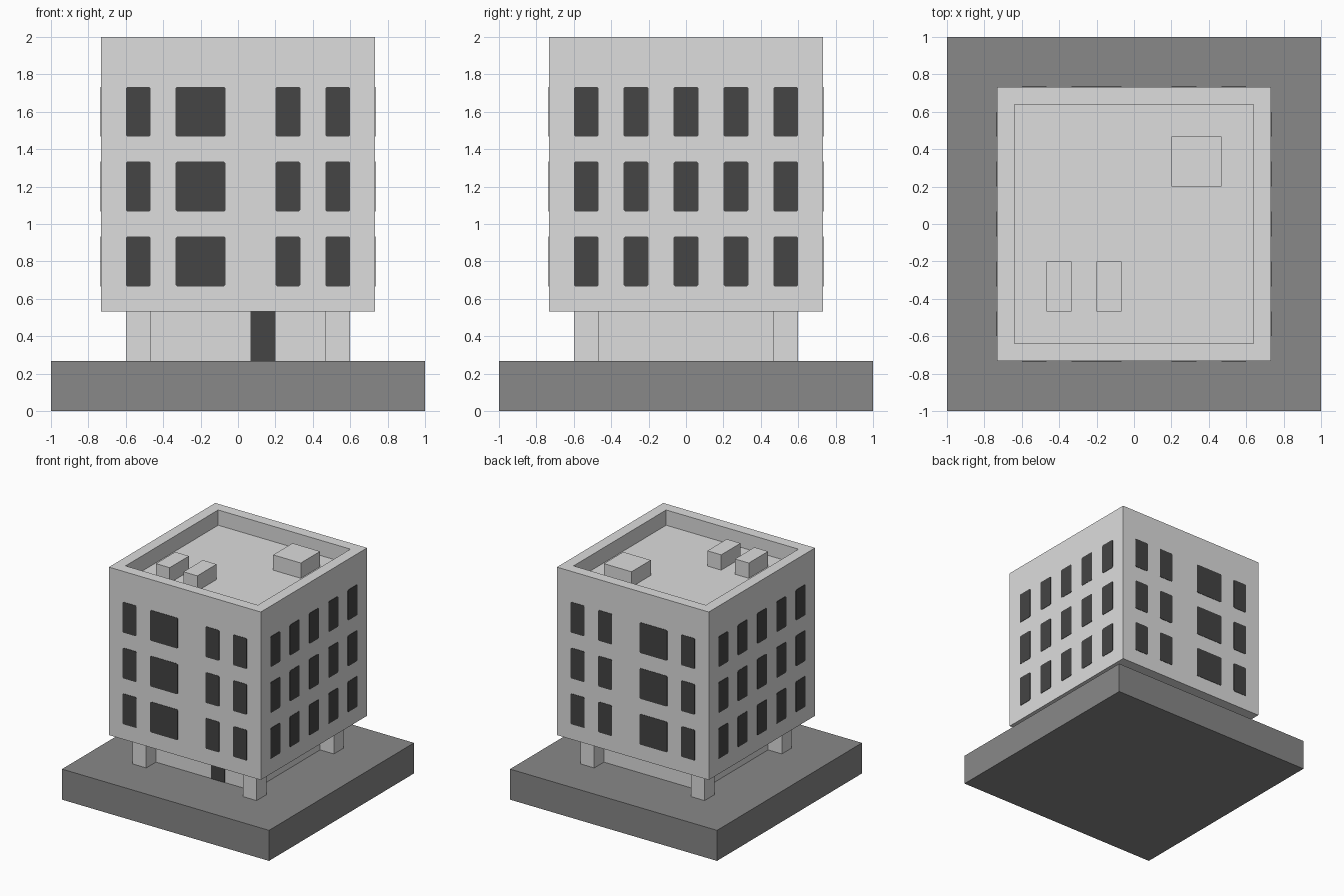
import bpy, bmesh, math
from mathutils import Matrix

if "Cube" in bpy.data.objects:
    bpy.data.objects.remove(bpy.data.objects["Cube"])

U = 1 / 15            # the whole model sits on a grid of this size
PLATE = 0.003         # thickness of painted window and door plates


def material(name, value):
    m = bpy.data.materials.new(name)
    m.diffuse_color = (value, value, value, 1)
    m.use_nodes = True
    m.node_tree.nodes["Principled BSDF"].inputs["Base Color"].default_value = m.diffuse_color
    return m


WALL = material("light grey wall", 0.723)
PAVING = material("mid grey paving", 0.246)
GLASS = material("dark grey glass", 0.058)


def finish(name, bm, mat):
    bmesh.ops.recalc_face_normals(bm, faces=bm.faces)
    mesh = bpy.data.meshes.new(name)
    bm.to_mesh(mesh)
    bm.free()
    mesh.materials.append(mat)
    obj = bpy.data.objects.new(name, mesh)
    bpy.context.collection.objects.link(obj)
    return obj


def box_mesh(x0, x1, y0, y1, z0, z1):
    """Box between grid coordinates, as a bmesh."""
    bm = bmesh.new()
    size = Matrix.Diagonal(((x1 - x0) * U, (y1 - y0) * U, (z1 - z0) * U, 1))
    mid = Matrix.Translation(((x0 + x1) * U / 2, (y0 + y1) * U / 2, (z0 + z1) * U / 2))
    bmesh.ops.create_cube(bm, size=1, matrix=mid @ size)
    return bm


def box(name, mat, *bounds):
    return finish(name, box_mesh(*bounds), mat)


def plate(bm, x0, x1, z0, z1, dist, angle, cut):
    """Thin plate with clipped corners on the wall turned by angle from the front."""
    x0, x1, z0, z1 = x0 * U, x1 * U, z0 * U, z1 * U
    y = -dist * U
    outline = [(x0 + cut, z0), (x1 - cut, z0), (x1, z0 + cut), (x1, z1 - cut),
               (x1 - cut, z1), (x0 + cut, z1), (x0, z1 - cut), (x0, z0 + cut)]
    if cut == 0:
        outline = [(x0, z0), (x1, z0), (x1, z1), (x0, z1)]
    turn = Matrix.Rotation(angle, 3, 'Z')
    face = bm.faces.new([bm.verts.new((x, y, z)) for x, z in outline])
    new = bmesh.ops.extrude_face_region(bm, geom=[face], use_keep_orig=True)
    front = [v for v in new["geom"] if isinstance(v, bmesh.types.BMVert)]
    bmesh.ops.translate(bm, verts=front, vec=(0, -PLATE, 0))
    bmesh.ops.transform(bm, matrix=turn, verts=list(set(face.verts) | set(front)),
                        space=Matrix.Identity(4))


# Ground slab
box("base_slab", PAVING, -15, 15, -15, 15, 0, 4)

# Recessed ground floor with its front door
box("lobby", WALL, -7, 7, -7, 7, 4, 8)
bm = bmesh.new()
plate(bm, 1, 3, 4, 8, 7, 0, 0)
finish("front_door", bm, GLASS)

# Corner columns
for sx, side in ((-1, "left"), (1, "right")):
    for sy, end in ((-1, "front"), (1, "back")):
        box(f"{end}_{side}_column", WALL, sx * 8 - 1, sx * 8 + 1,
            sy * 8 - 1, sy * 8 + 1, 4, 8)

# Upper storeys, with the roof sunk behind a parapet
bm = box_mesh(-11, 11, -11, 11, 8, 30)
bm.normal_update()
top = max(bm.faces, key=lambda f: f.calc_center_median().z)
bmesh.ops.inset_region(bm, faces=[top], thickness=2 * U)
new = bmesh.ops.extrude_face_region(bm, geom=[top])
sunk = [v for v in new["geom"] if isinstance(v, bmesh.types.BMVert)]
bmesh.ops.translate(bm, verts=sunk, vec=(0, 0, -2 * U))
if top.is_valid:
    bmesh.ops.delete(bm, geom=[top], context='FACES_ONLY')
finish("tower", bm, WALL)

# Windows: three rows on each wall
front_cols = [(-9, -7), (-5, -1), (3, 5), (7, 9)]
back_cols = [(-b, -a) for a, b in front_cols]
side_cols = [(a, a + 2) for a in range(-9, 8, 4)]
walls = [("front", 0, front_cols), ("right", 90, side_cols),
         ("back", 180, back_cols), ("left", 270, side_cols)]
for name, degrees, cols in walls:
    bm = bmesh.new()
    for row in (10, 16, 22):
        for a, b in cols:
            plate(bm, a, b, row, row + 4, 11, math.radians(degrees), 0.008)
    finish(f"{name}_windows", bm, GLASS)

# Roof units
box("large_roof_unit", WALL, 3, 7, 3, 7, 28, 30)
for i, x in enumerate((-7, -3)):
    box(f"small_roof_unit_{i + 1}", WALL, x, x + 2, -7, -3, 28, 30)
